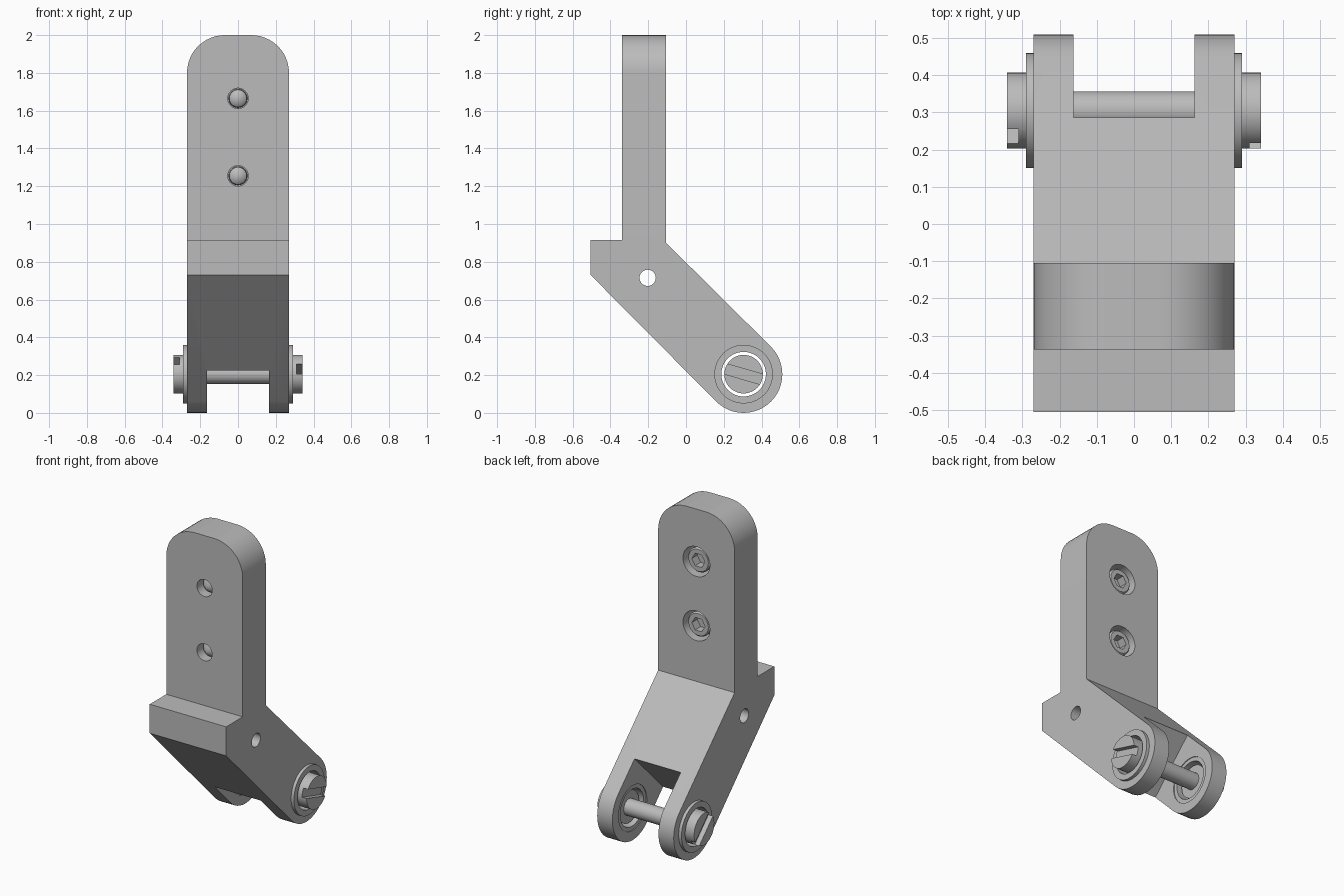
import bpy, bmesh
from math import radians, pi, sin, cos
from mathutils import Matrix, Vector

if "Cube" in bpy.data.objects:
    bpy.data.objects.remove(bpy.data.objects["Cube"])

GREY = (0.5, 0.5, 0.5, 1)
metal = bpy.data.materials.new("plain grey metal")
metal.use_nodes = True
metal.diffuse_color = GREY
metal.node_tree.nodes["Principled BSDF"].inputs["Base Color"].default_value = GREY

HALF = 0.27                     # half width of the bracket
CHEEK = 0.163                   # inner face of each fork cheek
PIVOT = Vector((0, 0.305, 0.205))
RADIUS = 0.205                  # rounded end of the arm
BOLT_HEIGHTS = (1.255, 1.665)


def finish(name, bm):
    bmesh.ops.recalc_face_normals(bm, faces=bm.faces)
    mesh = bpy.data.meshes.new(name)
    bm.to_mesh(mesh)
    bm.free()
    mesh.materials.append(metal)
    ob = bpy.data.objects.new(name, mesh)
    bpy.context.collection.objects.link(ob)
    return ob


def lathe(name, profile, axis, centre, steps=48, closed=False):
    """Turn (radius, distance) points around an axis through centre."""
    bm = bmesh.new()
    turn = Vector((0, 0, 1)).rotation_difference(Vector(axis)).to_matrix().to_4x4()
    verts = [bm.verts.new((r, 0, t)) for r, t in profile]
    edges = [bm.edges.new(pair) for pair in zip(verts, verts[1:])]
    if closed:
        edges.append(bm.edges.new((verts[-1], verts[0])))
    bmesh.ops.spin(bm, geom=verts + edges, cent=(0, 0, 0), axis=(0, 0, 1),
                   angle=2 * pi, steps=steps)
    bmesh.ops.remove_doubles(bm, verts=bm.verts, dist=0.0001)
    bmesh.ops.transform(bm, matrix=Matrix.Translation(centre) @ turn, verts=bm.verts)
    return finish(name, bm)


def rod(name, radius, start, end, axis, centre, steps=48):
    return lathe(name, [(0, start), (radius, start), (radius, end), (0, end)],
                 axis, centre, steps)


def box(name, size, centre, tilt):
    bm = bmesh.new()
    place = (Matrix.Translation(centre) @ Matrix.Rotation(radians(tilt), 4, 'X')
             @ Matrix.Diagonal((*size, 1)))
    bmesh.ops.create_cube(bm, size=1, matrix=place)
    return finish(name, bm)


def cut(ob, cutter):
    mod = ob.modifiers.new("cut", 'BOOLEAN')
    mod.operation = 'DIFFERENCE'
    mod.solver = 'EXACT'
    mod.object = cutter
    bpy.context.view_layer.objects.active = ob
    bpy.ops.object.modifier_apply(modifier=mod.name)
    bpy.data.objects.remove(cutter)


# Bracket: side profile extruded across, with rounded top corners
outline = [(-0.505, 0.915), (-0.338, 0.915), (-0.338, 2), (-0.105, 2), (-0.105, 0.9)]
for i in range(25):
    a = radians(45 - 180 * i / 24)
    outline.append((PIVOT.y + RADIUS * cos(a), PIVOT.z + RADIUS * sin(a)))
outline.append((-0.505, 0.73))
bm = bmesh.new()
side = bm.faces.new([bm.verts.new((-HALF, y, z)) for y, z in outline])
extruded = bmesh.ops.extrude_face_region(bm, geom=[side])["geom"]
bmesh.ops.translate(bm, vec=(2 * HALF, 0, 0),
                    verts=[v for v in extruded if isinstance(v, bmesh.types.BMVert)])
corners = [e for e in bm.edges if all(v.co.z > 1.99 for v in e.verts)
           and abs(e.verts[0].co.x - e.verts[1].co.x) < 0.01]
bmesh.ops.bevel(bm, geom=corners, offset=0.2, segments=12, profile=0.5, affect='EDGES')
bracket = finish("bracket", bm)

# Fork slot, cross hole, bushing seats and bolt holes
along = Vector((0, 1, -1)).normalized()
cut(bracket, box("slot_cutter", (2 * CHEEK, 0.63, 0.8), PIVOT + along * 0.085, -45))
cut(bracket, rod("hole_cutter", 0.043, -0.4, 0.4, (1, 0, 0), (0, -0.203, 0.715), 32))
cut(bracket, rod("seat_cutter", 0.143, -0.4, 0.4, (1, 0, 0), PIVOT))
for z in BOLT_HEIGHTS:
    cut(bracket, lathe("bolt_hole_cutter",
                       [(0, -0.4), (0.054, -0.4), (0.054, -0.22), (0.095, -0.22),
                        (0.095, 0), (0, 0)], (0, 1, 0), (0, 0, z)))
parts = [bracket]

# Socket bolts sunk in the back of the plate, with pointed tips
for label, z in zip(("lower", "upper"), BOLT_HEIGHTS):
    bolt = lathe(label + "_bolt",
                 [(0, -0.325), (0.046, -0.285), (0.05, -0.21), (0.078, -0.21),
                  (0.078, -0.135), (0.07, -0.125), (0, -0.125)],
                 (0, 1, 0), (0, 0, z))
    cut(bolt, rod("hex_cutter", 0.046, -0.18, 0, (0, 1, 0), (0, 0, z), 6))
    parts.append(bolt)

# Flanged bushings, one in each cheek
for label, s in (("left", 1), ("right", -1)):
    parts.append(lathe(label + "_bushing",
                       [(0.118, 0.168), (0.118, 0.29), (0.155, 0.29), (0.155, 0.27),
                        (0.143, 0.27), (0.143, 0.168)],
                       (s, 0, 0), PIVOT, closed=True))

# Pivot pin with a slotted head at each end
pin = lathe("pivot_pin",
            [(0, -0.342), (0.102, -0.342), (0.102, -0.19), (0.052, -0.19),
             (0.052, 0.19), (0.102, 0.19), (0.102, 0.342), (0, 0.342)],
            (1, 0, 0), PIVOT)
for x, tilt in ((0.36, -16), (-0.36, -45)):
    cut(pin, box("head_slot_cutter", (0.1, 0.4, 0.055), PIVOT + Vector((x, 0, 0)), tilt))
parts.append(pin)

# Smooth the round surfaces, keep the edges sharp
bpy.ops.object.select_all(action='DESELECT')
for ob in parts:
    ob.select_set(True)
bpy.context.view_layer.objects.active = bracket
bpy.ops.object.shade_smooth_by_angle(angle=radians(30))
